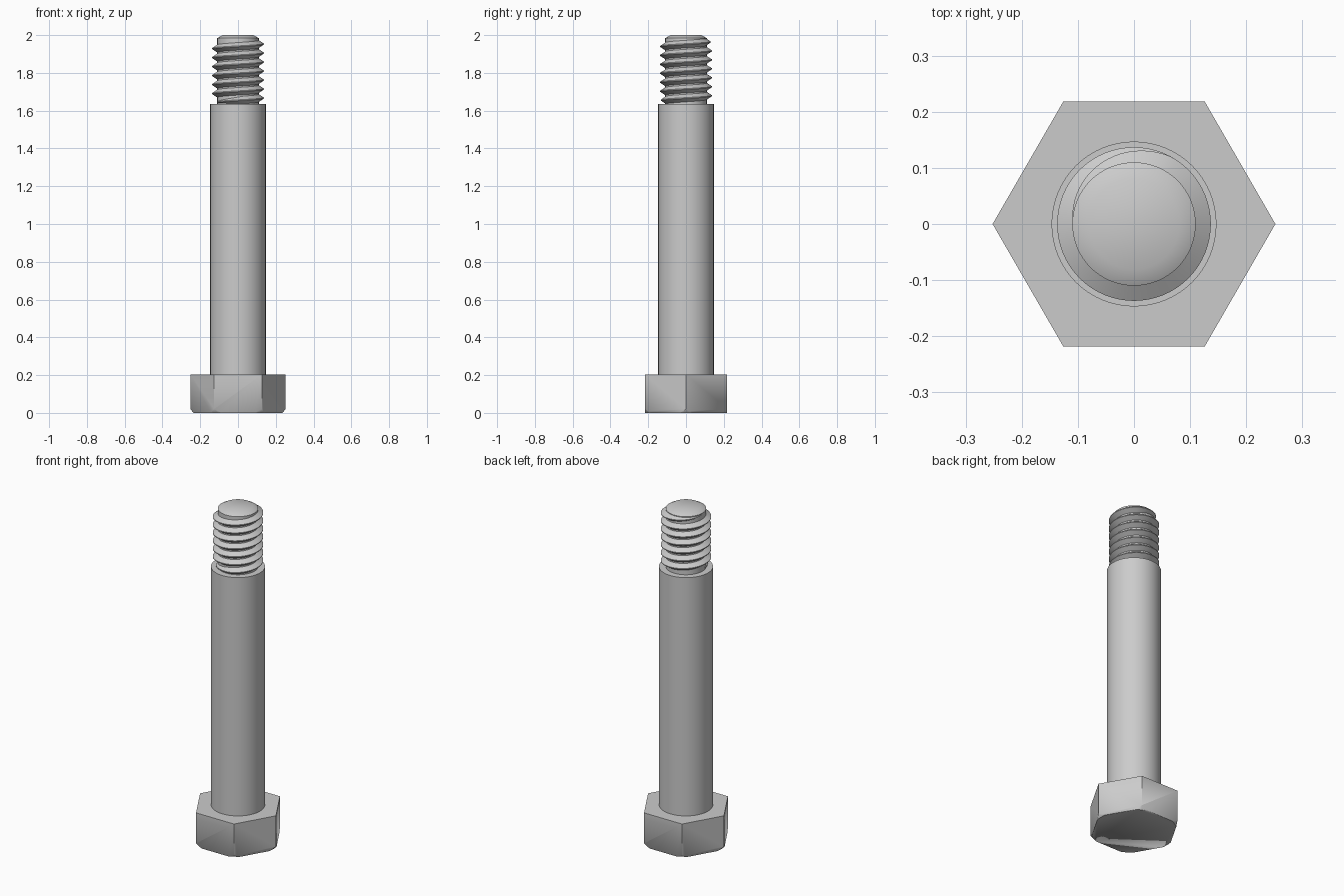
import bpy, bmesh, math

cube = bpy.data.objects.get("Cube")
if cube:
    bpy.data.objects.remove(cube, do_unlink=True)

# One plain steel colour
steel = bpy.data.materials.new("steel grey")
steel.use_nodes = True
GREY = (0.6, 0.6, 0.6, 1)
steel.diffuse_color = GREY
steel.node_tree.nodes["Principled BSDF"].inputs["Base Color"].default_value = GREY

SEGS = 64
HEAD_R, HEAD_H = 0.252, 0.204
SHANK_R, SHANK_TOP = 0.147, 1.635
CORE_R, CREST_R = 0.11, 0.137
PITCH, TURNS, THREAD_START = 0.0476, 7, 1.643


def finish(name, bm, angle=30):
    """Turn a bmesh into a steel object, smooth with sharp edges kept."""
    bmesh.ops.recalc_face_normals(bm, faces=bm.faces)
    mesh = bpy.data.meshes.new(name)
    bm.to_mesh(mesh)
    bm.free()
    obj = bpy.data.objects.new(name, mesh)
    bpy.context.collection.objects.link(obj)
    mesh.materials.append(steel)
    bpy.ops.object.select_all(action="DESELECT")
    bpy.context.view_layer.objects.active = obj
    obj.select_set(True)
    bpy.ops.object.shade_smooth_by_angle(angle=math.radians(angle))
    return obj


def lathe(name, profile, sides=SEGS):
    """Capped solid of revolution from (radius, height) pairs."""
    bm = bmesh.new()
    rings = []
    for r, z in profile:
        rings.append([bm.verts.new((r * math.cos(math.tau * i / sides),
                                    r * math.sin(math.tau * i / sides), z))
                      for i in range(sides)])
    for a, b in zip(rings, rings[1:]):
        for i in range(sides):
            j = (i + 1) % sides
            bm.faces.new((a[i], a[j], b[j], b[i]))
    bm.faces.new(rings[0])
    bm.faces.new(rings[-1])
    return finish(name, bm)


# Hexagonal head, its lower corners trimmed by a cone
head = lathe("hex_head", [(HEAD_R, -0.05), (HEAD_R, HEAD_H)], 6)
cutter = lathe("head_chamfer_cutter", [(0.235, 0), (0.285, 0.06), (0.285, 0.3)], 96)
trim = head.modifiers.new("corner chamfer", "BOOLEAN")
trim.operation = "INTERSECT"
trim.solver = "EXACT"
trim.object = cutter
bpy.context.view_layer.objects.active = head
bpy.ops.object.modifier_apply(modifier=trim.name)
bpy.data.objects.remove(cutter, do_unlink=True)

# Plain shank and threaded core with a bevelled tip
lathe("shank", [(SHANK_R, HEAD_H - 0.01), (SHANK_R, SHANK_TOP)])
lathe("thread_core", [(CORE_R, SHANK_TOP - 0.01), (CORE_R, 1.984), (0.081, 2)])

# Helical thread ridge, fading into the core at both ends
bm = bmesh.new()
sections = []
steps = TURNS * SEGS
for i in range(steps + 1):
    a = math.pi + math.tau * i / SEGS
    z = THREAD_START + PITCH * i / SEGS
    fade = min(1, i / (SEGS * 0.3), (steps - i) / (SEGS * 0.33))
    crest = CORE_R - 0.001 + (CREST_R - CORE_R + 0.001) * fade
    slope = 0.06 + 0.39 * fade
    profile = [(CORE_R - 0.002, -slope), (crest, -0.05),
               (crest, 0.05), (CORE_R - 0.002, slope)]
    sections.append([bm.verts.new((r * math.cos(a), r * math.sin(a), z + dz * PITCH))
                     for r, dz in profile])
for a, b in zip(sections, sections[1:]):
    for k in range(4):
        n = (k + 1) % 4
        bm.faces.new((a[k], b[k], b[n], a[n]))
bm.faces.new(sections[0])
bm.faces.new(sections[-1])
finish("thread", bm)
